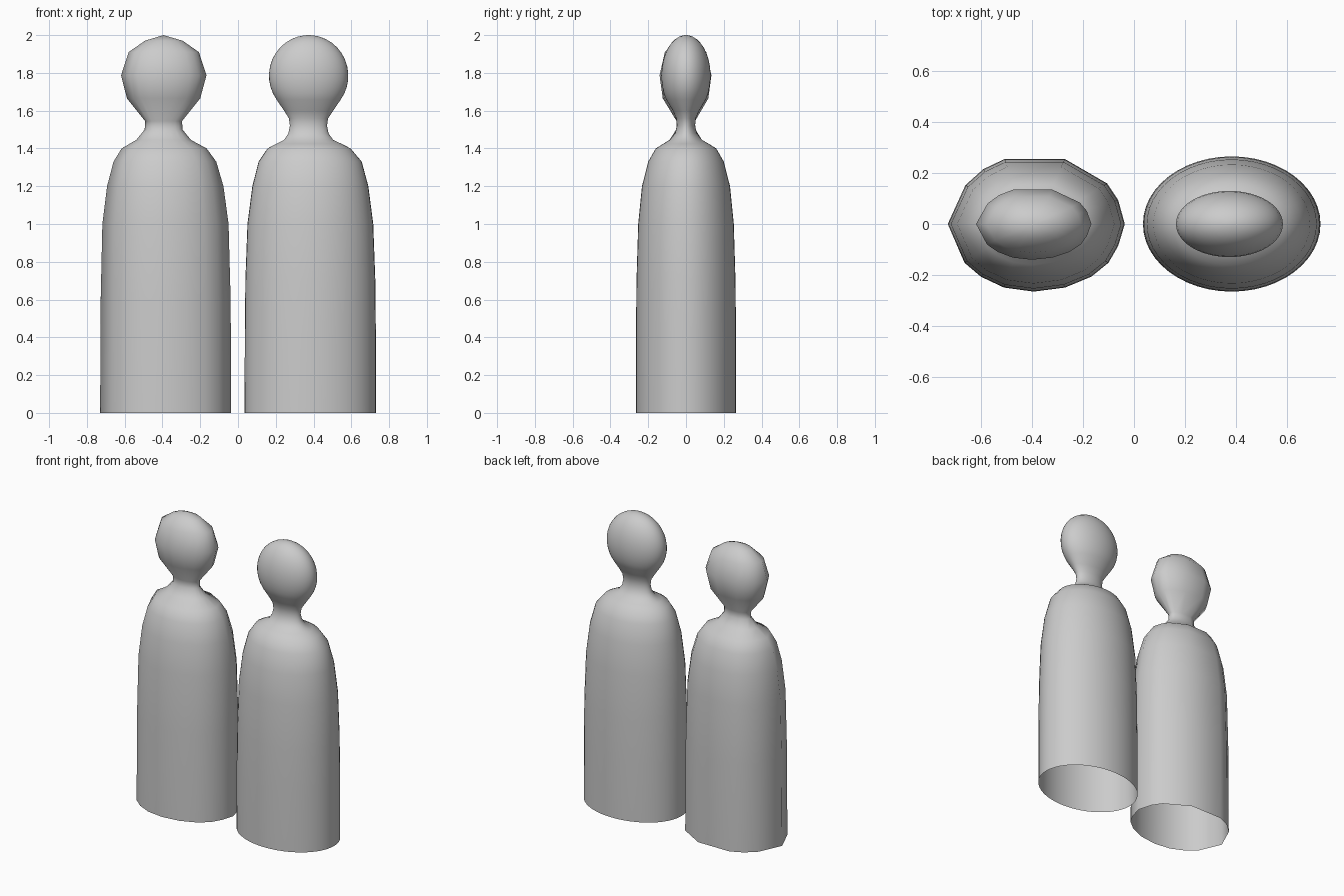
import bpy, bmesh, math


def loft(name, section, rings, tip):
    """Open-bottomed shell: unit section scaled by (z, centre x, half width, half depth)."""
    bm = bmesh.new()
    loops = [[bm.verts.new((cx + u * hx, v * hy, z)) for u, v in section]
             for z, cx, hx, hy in rings]
    n = len(section)
    for a, b in zip(loops, loops[1:]):
        for i in range(n):
            j = (i + 1) % n
            bm.faces.new((a[i], a[j], b[j], b[i]))
    top = bm.verts.new(tip)
    for i in range(n):
        bm.faces.new((loops[-1][i], loops[-1][(i + 1) % n], top))
    bmesh.ops.recalc_face_normals(bm, faces=bm.faces)
    mesh = bpy.data.meshes.new(name)
    bm.to_mesh(mesh)
    bm.free()
    for p in mesh.polygons:
        p.use_smooth = True
    obj = bpy.data.objects.new(name, mesh)
    bpy.context.collection.objects.link(obj)
    return obj


# Smooth figure: round section, body and neck rings, then an ellipsoid head
circle = [(math.cos(2 * math.pi * i / 48), math.sin(2 * math.pi * i / 48))
          for i in range(48)]
smooth_rings = [
    (0.00, .383, .348, .265), (0.40, .383, .347, .265), (0.70, .383, .344, .262),
    (1.00, .383, .333, .253), (1.20, .383, .307, .233), (1.33, .382, .273, .200),
    (1.40, .376, .220, .160), (1.425, .375, .172, .120), (1.445, .374, .130, .085),
    (1.48, .373, .106, .058), (1.52, .373, .098, .048), (1.56, .373, .104, .052),
    (1.60, .374, .130, .070)]
for k in range(13):
    t = math.radians(-36 + k * 10)
    smooth_rings.append((1.785 + .215 * math.sin(t), .374,
                         .21 * math.cos(t), .13 * math.cos(t)))
loft("smooth_figure", circle, smooth_rings, (.374, 0, 2.0))

# Faceted figure: irregular section with a coarse flat back
facets = [(-1, 0), (-.81, -.575), (-.625, -.78), (-.365, -.94), (-.03, -1),
          (.325, -.94), (.62, -.78), (.815, -.575), (.925, -.325), (1, 0),
          (.925, .355), (.80, .60), (.325, .96), (-.36, .96), (-.6, .81), (-.80, .575)]
faceted_rings = [
    (0.00, -.383, .347, .265), (0.60, -.383, .344, .263), (1.00, -.384, .334, .253),
    (1.20, -.385, .308, .233), (1.33, -.387, .272, .200), (1.40, -.391, .225, .160),
    (1.445, -.394, .145, .088), (1.50, -.394, .100, .052), (1.545, -.394, .098, .050),
    (1.665, -.394, .194, .123), (1.787, -.393, .226, .140), (1.91, -.393, .186, .112),
    (1.97, -.393, .100, .060)]
loft("faceted_figure", facets, faceted_rings, (-.395, 0, 2.0))
